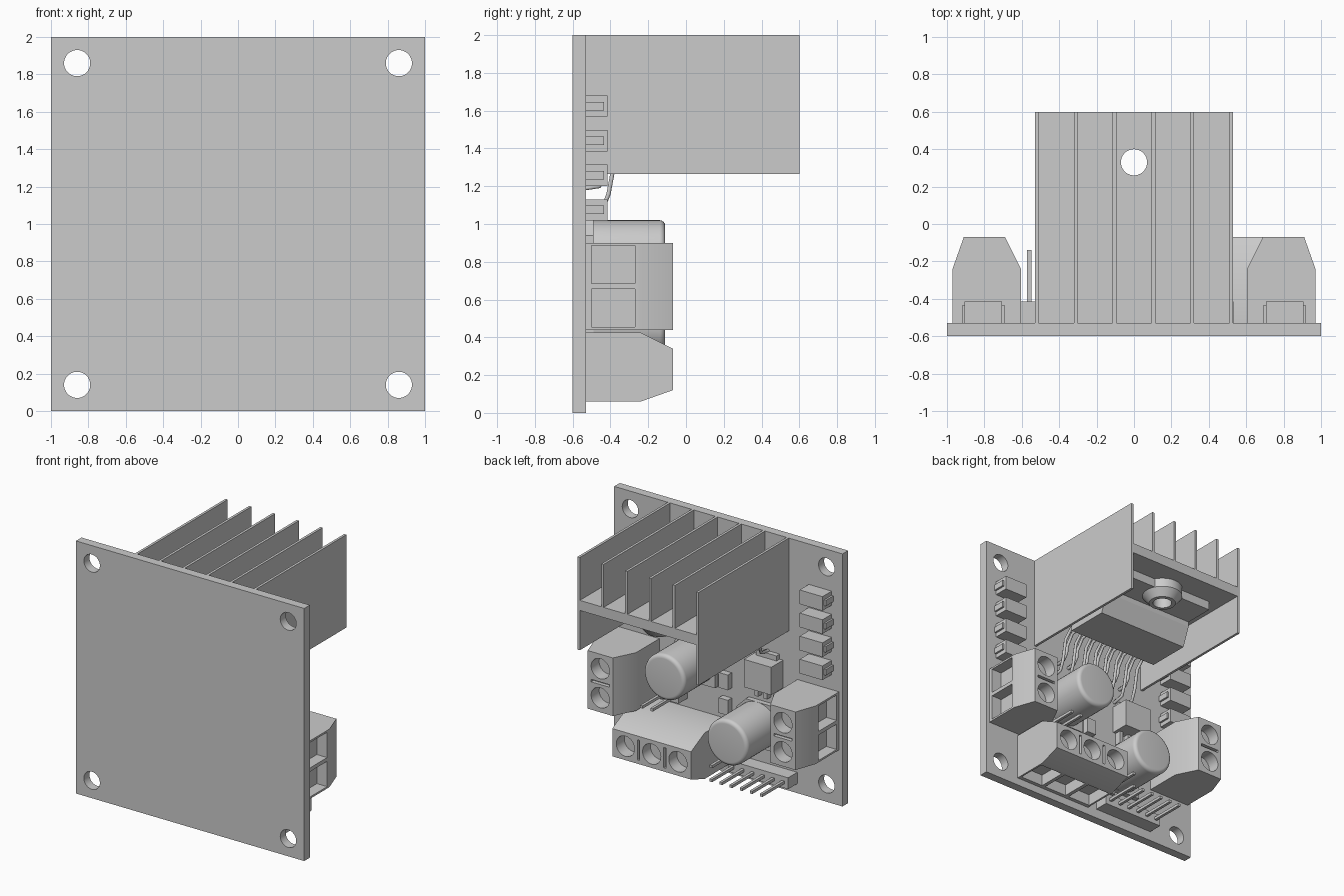
import bpy, bmesh, math
from mathutils import Matrix, Vector

cube = bpy.data.objects.get("Cube")
if cube:
    bpy.data.objects.remove(cube)

grey = bpy.data.materials.new("plain_grey")
grey.use_nodes = True
grey.diffuse_color = (0.6, 0.6, 0.6, 1)
grey.node_tree.nodes["Principled BSDF"].inputs["Base Color"].default_value = grey.diffuse_color

FACE = -0.53  # rear surface of the board, where parts are mounted


def add(name, bm):
    bmesh.ops.recalc_face_normals(bm, faces=bm.faces)
    mesh = bpy.data.meshes.new(name)
    bm.to_mesh(mesh)
    bm.free()
    mesh.materials.append(grey)
    obj = bpy.data.objects.new(name, mesh)
    bpy.context.collection.objects.link(obj)
    return obj


def box(name, x, y, z):
    bm = bmesh.new()
    bmesh.ops.create_cube(bm, size=1)
    for v in bm.verts:
        v.co = [(r[0] + r[1]) / 2 + c * (r[1] - r[0]) for r, c in zip((x, y, z), v.co)]
    return add(name, bm)


def prism(name, profile, place, a, b):
    """Extrude a 2D profile from a to b; place maps (u, v, t) to a point."""
    bm = bmesh.new()
    face = bm.faces.new([bm.verts.new(place(u, v, a)) for u, v in profile])
    out = bmesh.ops.extrude_face_region(bm, geom=[face])["geom"]
    shift = Vector(place(0, 0, b)) - Vector(place(0, 0, a))
    bmesh.ops.translate(bm, vec=shift, verts=[v for v in out if isinstance(v, bmesh.types.BMVert)])
    return add(name, bm)


def lathe(name, profile, center, axis, steps=40):
    """Spin a (radius, height) profile around the Y or Z axis."""
    bm = bmesh.new()
    verts = [bm.verts.new((r, 0, h)) for r, h in profile]
    edges = [bm.edges.new(p) for p in zip(verts, verts[1:])]
    bmesh.ops.spin(bm, geom=verts + edges, cent=(0, 0, 0), axis=(0, 0, 1),
                   angle=math.tau, steps=steps, use_duplicate=False)
    bmesh.ops.remove_doubles(bm, verts=bm.verts, dist=1e-5)
    if axis == "Y":
        bm.transform(Matrix.Rotation(-math.pi / 2, 4, "X"))
    bm.transform(Matrix.Translation(center))
    return add(name, bm)


def rod(center, radius, length, axis):
    h = length / 2
    return lathe("cutter", [(0, -h), (radius, -h), (radius, h), (0, h)], center, axis)


def bake(obj):
    dg = bpy.context.evaluated_depsgraph_get()
    mesh = bpy.data.meshes.new_from_object(obj.evaluated_get(dg))
    obj.modifiers.clear()
    obj.data = mesh


def cut(obj, cutters):
    for c in cutters:
        mod = obj.modifiers.new("cut", "BOOLEAN")
        mod.operation, mod.solver, mod.object = "DIFFERENCE", "EXACT", c
    bake(obj)
    for c in cutters:
        bpy.data.objects.remove(c)


def smooth(obj):
    bpy.ops.object.select_all(action="DESELECT")
    obj.select_set(True)
    bpy.context.view_layer.objects.active = obj
    bpy.ops.object.shade_smooth_by_angle(angle=math.radians(35))


# Board with four mounting holes
board = box("board", (-1, 1), (-0.6, FACE), (0, 2))
cut(board, [rod((x, -0.56, z), 0.07, 0.3, "Y") for x in (-0.86, 0.86) for z in (0.14, 1.86)])
smooth(board)

# Heatsink: web plate, two tall side fins and four short fins
plate = box("heatsink_plate", (-0.52, 0.52), (FACE, 0.6), (1.58, 1.66))
cut(plate, [rod((0, 0.33, 1.6), 0.07, 0.4, "Z")])
for i in range(6):
    x = -0.52 + i * 0.208
    bottom = 1.265 if i in (0, 5) else 1.65
    box(f"heatsink_fin_{i + 1}", (x - 0.01, x + 0.01), (FACE, 0.6), (bottom, 2))

# Power chip: moulded body, metal tab, screw collar
body = [(-0.25, 1.56), (-0.25, 1.32), (0.1, 1.32), (0.16, 1.47), (0.16, 1.56)]
prism("chip_body", body, lambda u, v, t: (t, u, v), -0.4, 0.4)
tab = box("chip_tab", (-0.4, 0.4), (-0.25, 0.4), (1.51, 1.58))
cut(tab, [rod((0, 0.33, 1.54), 0.07, 0.3, "Z")])
smooth(lathe("screw_collar", [(0.07, 1.58), (0.07, 1.45), (0.1, 1.45), (0.15, 1.51), (0.15, 1.58)],
             (0, 0.33, 0), "Z"))

# Bent chip legs, alternating between a long and a short row
for i in range(15):
    x = -0.35 + i * 0.05
    if i % 2 == 0:
        path = [(-0.24, 1.4), (-0.31, 1.39), (-0.38, 1.32), (-0.41, 1.16), (-0.44, 1.08), (FACE, 1.06)]
    else:
        path = [(-0.24, 1.4), (-0.36, 1.38), (-0.42, 1.3), (-0.43, 1.24), (-0.46, 1.2), (FACE, 1.19)]
    curve = bpy.data.curves.new("leg_path", "CURVE")
    curve.dimensions = "3D"
    curve.bevel_depth, curve.bevel_resolution = 0.013, 1
    curve.use_fill_caps = True
    spline = curve.splines.new("POLY")
    spline.points.add(len(path) - 1)
    for p, (y, z) in zip(spline.points, path):
        p.co = (x, y, z, 1)
    curve.materials.append(grey)
    leg = bpy.data.objects.new(f"chip_leg_{i + 1}", curve)
    bpy.context.collection.objects.link(leg)

# Screw terminals: wire holes on top, open windows on the outer side
PITCH = 0.23
OUTLINE = [(0.97, FACE), (0.97, -0.24), (0.91, -0.07), (0.69, -0.07), (0.605, -0.24), (0.605, FACE)]


def terminal(name, count, start, matrix):
    obj = prism(name, OUTLINE, lambda u, v, t: (u, v, t), start, start + PITCH * count)
    cutters = []
    for i in range(count):
        t = start + PITCH * (i + 0.5)
        cutters.append(rod((0.8, -0.07, t), 0.08, 0.2, "Y"))
        cutters.append(box("cutter", (0.88, 1.1), (-0.5, -0.27), (t - 0.1, t + 0.1)))
        if i:
            s = t - PITCH / 2
            cutters.append(box("cutter", (0.72, 0.88), (-0.1, 0), (s - 0.01, s + 0.01)))
    cut(obj, cutters)
    obj.data.transform(matrix)
    if matrix.determinant() < 0:
        obj.data.flip_normals()
    smooth(obj)


terminal("left_terminal", 2, 0.44, Matrix.Identity(4))
terminal("right_terminal", 2, 0.44, Matrix.Scale(-1, 4, (1, 0, 0)))
terminal("bottom_terminal", 3, 0.005,
         Matrix.Translation((0, 0, 1.03)) @ Matrix.Rotation(math.pi / 2, 4, "Y"))

# Round capacitors with rounded rims on square feet
R = 0.18
for side, x, z in (("left", 0.27, 0.84), ("right", -0.28, 0.47)):
    rim = [(R - 0.03 + 0.03 * math.cos(a), -0.14 + 0.03 * math.sin(a))
           for a in (math.radians(d) for d in range(0, 91, 15))]
    smooth(lathe(f"{side}_capacitor", [(0, -0.5), (R, -0.5)] + rim + [(0, -0.11)], (x, 0, z), "Y", 48))
    c = 0.1
    foot = [(R, -c), (R, c), (c, R), (-R, R), (-R, -R), (c, -R)]
    prism(f"{side}_capacitor_foot", foot, lambda u, v, t: (x + u, t, z + v), FACE, -0.49)

# Eight small diodes with end leads
for sx, side in ((1, "left"), (-1, "right")):
    for i in range(4):
        z = 1.075 + i * 0.183
        x = sx * 0.805
        box(f"{side}_diode_{i + 1}", (x - 0.1, x + 0.1), (FACE, -0.415), (z - 0.056, z + 0.056))
        box(f"{side}_diode_lead_{i + 1}", (x - 0.115, x + 0.115), (FACE, -0.435), (z - 0.023, z + 0.023))


# Pin headers
def header(name, xs, z):
    for i, x in enumerate(xs):
        box(f"{name}_base_{i + 1}", (x - 0.044, x + 0.044), (FACE, -0.415), (z - 0.045, z + 0.045))
        box(f"{name}_pin_{i + 1}", (x - 0.011, x + 0.011), (-0.43, -0.14), (z - 0.011, z + 0.011))


header("input_header", [-0.56 + i * 0.088 for i in range(6)], 0.12)
header("jumper_header", [0.4, 0.488], 0.54)
header("enable_header", [-0.12], 0.23)

# Regulator with leads, and small surface parts
box("regulator", (-0.48, -0.24), (FACE, -0.38), (0.8, 1.02))
box("regulator_tab", (-0.45, -0.27), (FACE, -0.49), (0.98, 1.06))
for i in range(3):
    x = -0.44 + i * 0.08
    box(f"regulator_lead_{i + 1}", (x - 0.015, x + 0.015), (FACE, -0.48), (0.7, 0.82))
box("small_resistor", (-0.03, 0.05), (FACE, -0.48), (0.68, 0.8))
box("small_lamp", (-0.03, 0.05), (FACE, -0.48), (0.48, 0.6))
